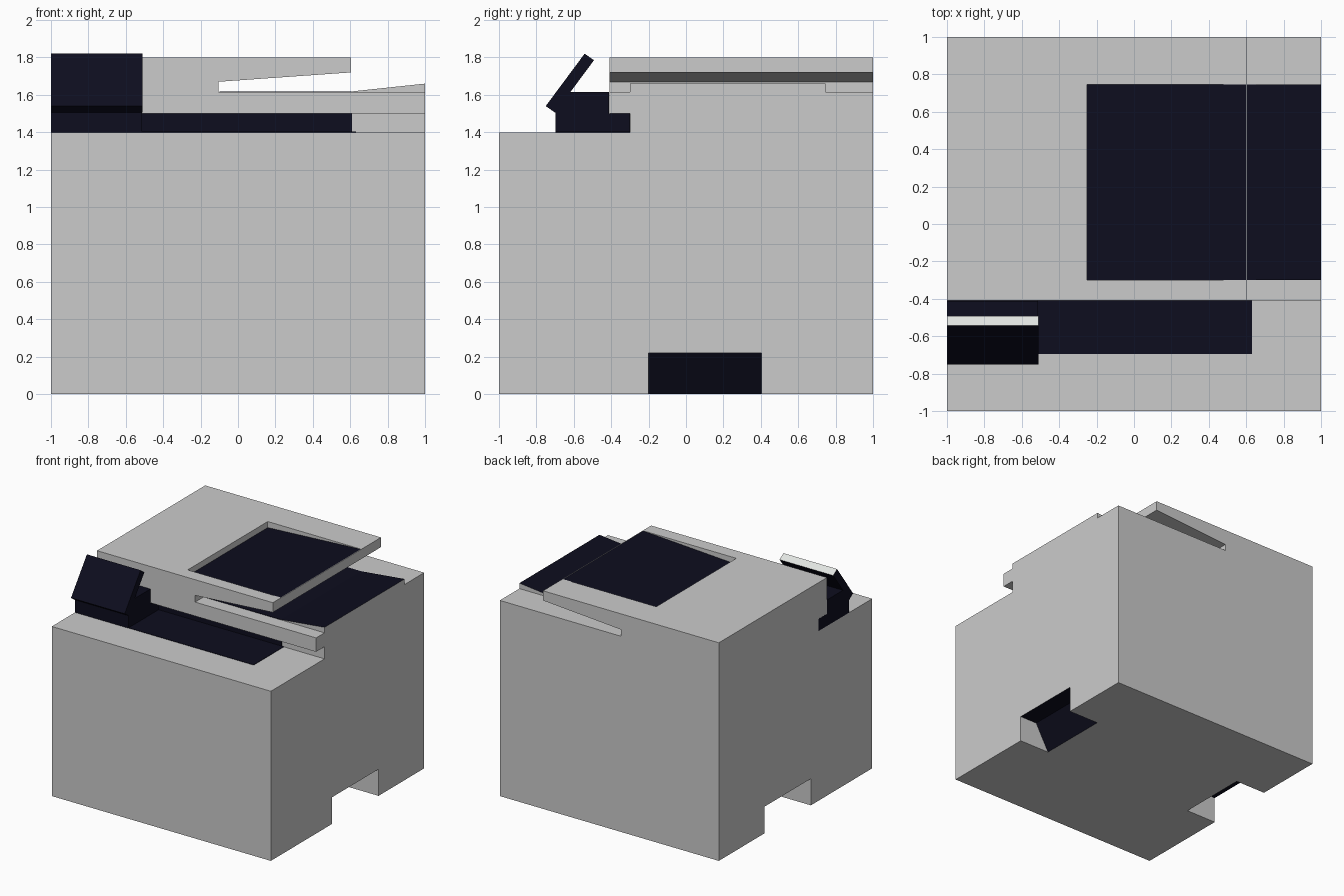
import bpy, bmesh

if "Cube" in bpy.data.objects:
    bpy.data.objects.remove(bpy.data.objects["Cube"])


def material(name, rgb):
    m = bpy.data.materials.new(name)
    m.diffuse_color = (*rgb, 1)
    m.use_nodes = True
    m.node_tree.nodes["Principled BSDF"].inputs["Base Color"].default_value = m.diffuse_color
    return m


GRAY = material("body_gray", (0.60, 0.60, 0.60))
DARK = material("dark_navy", (0.004, 0.004, 0.013))
LIGHT = material("pale_edge", (0.76, 0.78, 0.76))


def prism(name, pts, axis, a, b, mats=(GRAY,)):
    """Extrude a profile: axis 'x' takes (y, z) points, axis 'y' takes (x, z)."""
    bm = bmesh.new()
    rings = []
    for t in (a, b):
        rings.append([bm.verts.new((t, p, q) if axis == 'x' else (p, t, q)) for p, q in pts])
    bm.faces.new(rings[0])
    bm.faces.new(rings[1][::-1])
    n = len(pts)
    for i in range(n):
        j = (i + 1) % n
        bm.faces.new((rings[0][i], rings[0][j], rings[1][j], rings[1][i]))
    bmesh.ops.recalc_face_normals(bm, faces=bm.faces[:])
    me = bpy.data.meshes.new(name)
    bm.to_mesh(me)
    bm.free()
    for m in mats:
        me.materials.append(m)
    ob = bpy.data.objects.new(name, me)
    bpy.context.collection.objects.link(ob)
    return ob


def rect(u0, u1, v0, v1):
    return [(u0, v0), (u1, v0), (u1, v1), (u0, v1)]


def cut(ob, cutter):
    mod = ob.modifiers.new("cut", 'BOOLEAN')
    mod.operation = 'DIFFERENCE'
    mod.solver = 'EXACT'
    mod.object = cutter
    bpy.context.view_layer.objects.active = ob
    bpy.ops.object.modifier_apply(modifier=mod.name)
    bpy.data.objects.remove(cutter)


def paint(ob, rule):
    for f in ob.data.polygons:
        if rule(f.center, f.normal):
            f.material_index = 1


# Main body: stepped side profile with a groove above the front ledge
body = prism("main_body", [(-1, 0), (1, 0), (1, 1.8), (-0.41, 1.8), (-0.41, 1.5),
                           (-0.3, 1.5), (-0.3, 1.4), (-1, 1.4)], 'x', -1, 1, (GRAY, DARK))

# Output slot under the overhanging lid, open to the right
cut(body, prism("slot_cutter", [(-0.105, 1.615), (1.1, 1.615), (1.1, 1.9), (0.605, 1.9),
                                (0.605, 1.72), (-0.105, 1.67)], 'y', -0.6, 1.1))
# Sloping recess in the lid
cut(body, prism("recess_cutter", [(-0.25, 1.75), (0.6, 1.799), (0.6, 1.9), (-0.25, 1.9)],
                'y', -0.3, 0.745))
# Hand grips at the bottom of both sides
for s in (1, -1):
    cut(body, prism("grip_cutter", [(s * 1.1, -0.0545), (s * 0.69, -0.0545), (s * 0.84, 0.22),
                                    (s * 1.1, 0.22)], 'y', -0.2, 0.405))
paint(body, lambda c, n: (c.z > 1.72 and 0.5 < n.z < 0.9995)
      or (0.01 < c.z < 0.23 and n.z < -0.1))

# Output tray: flat dark plate and rising ramp
prism("tray_floor", rect(-0.1, 0.605, 1.614, 1.618), 'y', -0.3, 0.745, (DARK,))
ramp = prism("tray_ramp", [(0.605, 1.612), (1, 1.612), (1, 1.66), (0.605, 1.618)],
             'y', -0.3, 0.745, (GRAY, DARK))
paint(ramp, lambda c, n: n.z > 0.5)

# Dark ledge strip and groove wall at the front
prism("ledge_strip", rect(-0.52, 0.63, 1.398, 1.403), 'y', -0.695, -0.3, (DARK,))
prism("groove_wall", rect(-0.52, 0.61, 1.4, 1.499), 'y', -0.304, -0.299, (DARK,))

# Control panel: support block and tilted screen
prism("panel_block", [(-0.697, 1.399), (-0.301, 1.399), (-0.301, 1.499), (-0.411, 1.499),
                      (-0.411, 1.615), (-0.62, 1.615), (-0.697, 1.51)], 'x', -1, -0.512, (DARK,))
screen = prism("panel_screen", [(-0.75, 1.54), (-0.70, 1.505), (-0.492, 1.785), (-0.542, 1.82)],
               'x', -1, -0.51, (DARK, LIGHT))
paint(screen, lambda c, n: c.z > 1.75)
